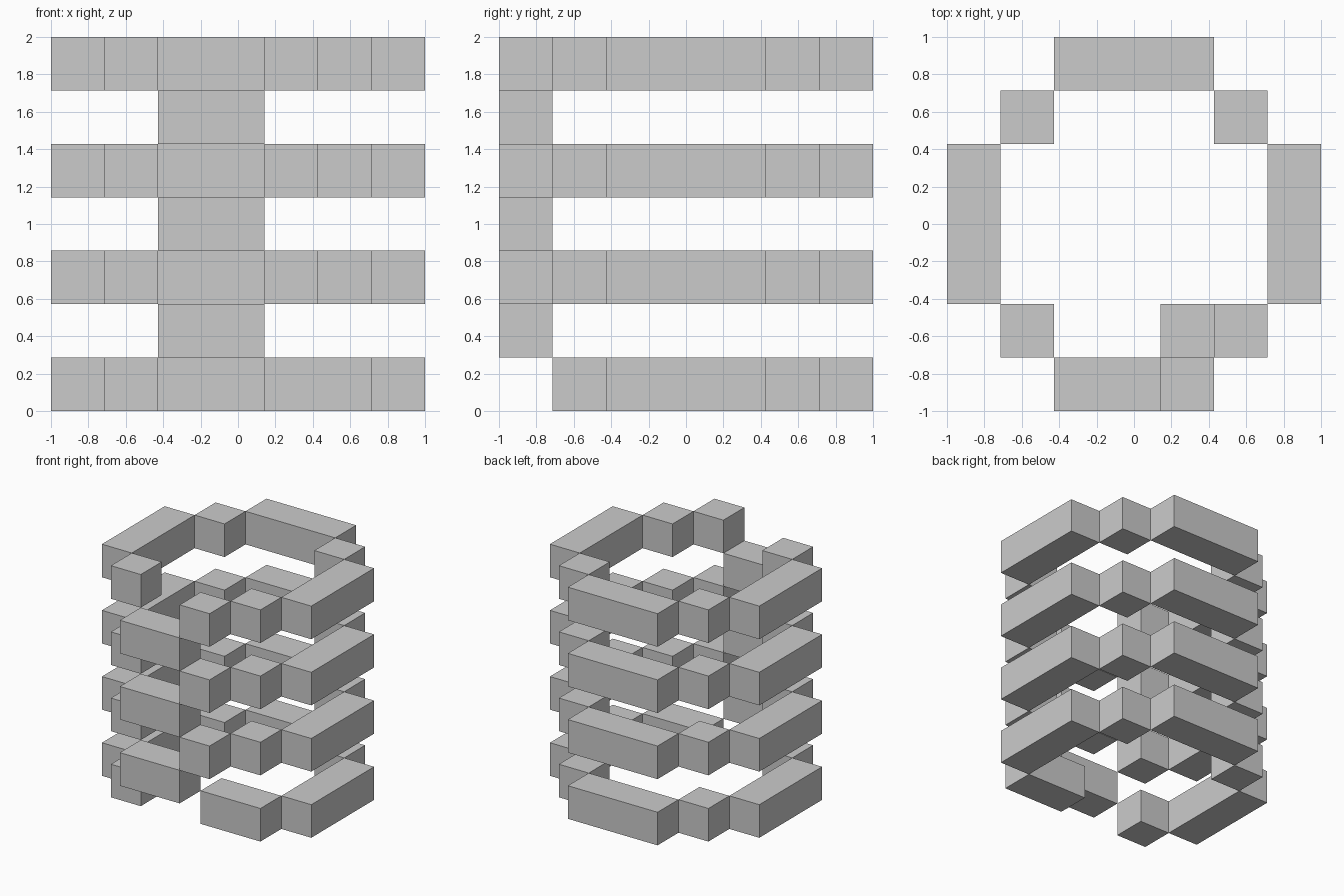
import bpy, bmesh
from mathutils import Matrix

if "Cube" in bpy.data.objects:
    bpy.data.objects.remove(bpy.data.objects["Cube"])

U = 2 / 7  # one block of the 7 x 7 x 7 grid


def block(name, x, y, z, nx=1, ny=1):
    """Box starting at grid cell (x, y, z), nx by ny cells wide, one cell tall."""
    bm = bmesh.new()
    bmesh.ops.create_cube(bm, size=1.0, matrix=Matrix.Diagonal((nx * U, ny * U, U, 1)))
    mesh = bpy.data.meshes.new(name)
    bm.to_mesh(mesh)
    bm.free()
    obj = bpy.data.objects.new(name, mesh)
    obj.location = (-1 + (x + nx / 2) * U, -1 + (y + ny / 2) * U, (z + 0.5) * U)
    bpy.context.collection.objects.link(obj)
    return obj


# Four stacked turns of the blocky coil
for turn in range(4):
    z = 2 * turn
    block(f"right_bar_{turn}", 6, 2, z, ny=3)
    block(f"back_right_corner_{turn}", 5, 5, z)
    block(f"back_bar_{turn}", 2, 6, z, nx=3)
    block(f"back_left_corner_{turn}", 1, 5, z)
    block(f"left_bar_{turn}", 0, 2, z, ny=3)
    block(f"front_left_corner_{turn}", 1, 1, z)
    if turn == 0:
        # Open tail end at the bottom
        block("bottom_tail", 4, 1, z, nx=2)
    else:
        block(f"front_right_corner_{turn}", 5, 1, z)
        block(f"front_end_{turn}", 4, 0, z)
        # Step linking this turn to the one below
        block(f"front_step_{turn}", 2, 0, z - 1, nx=2)
